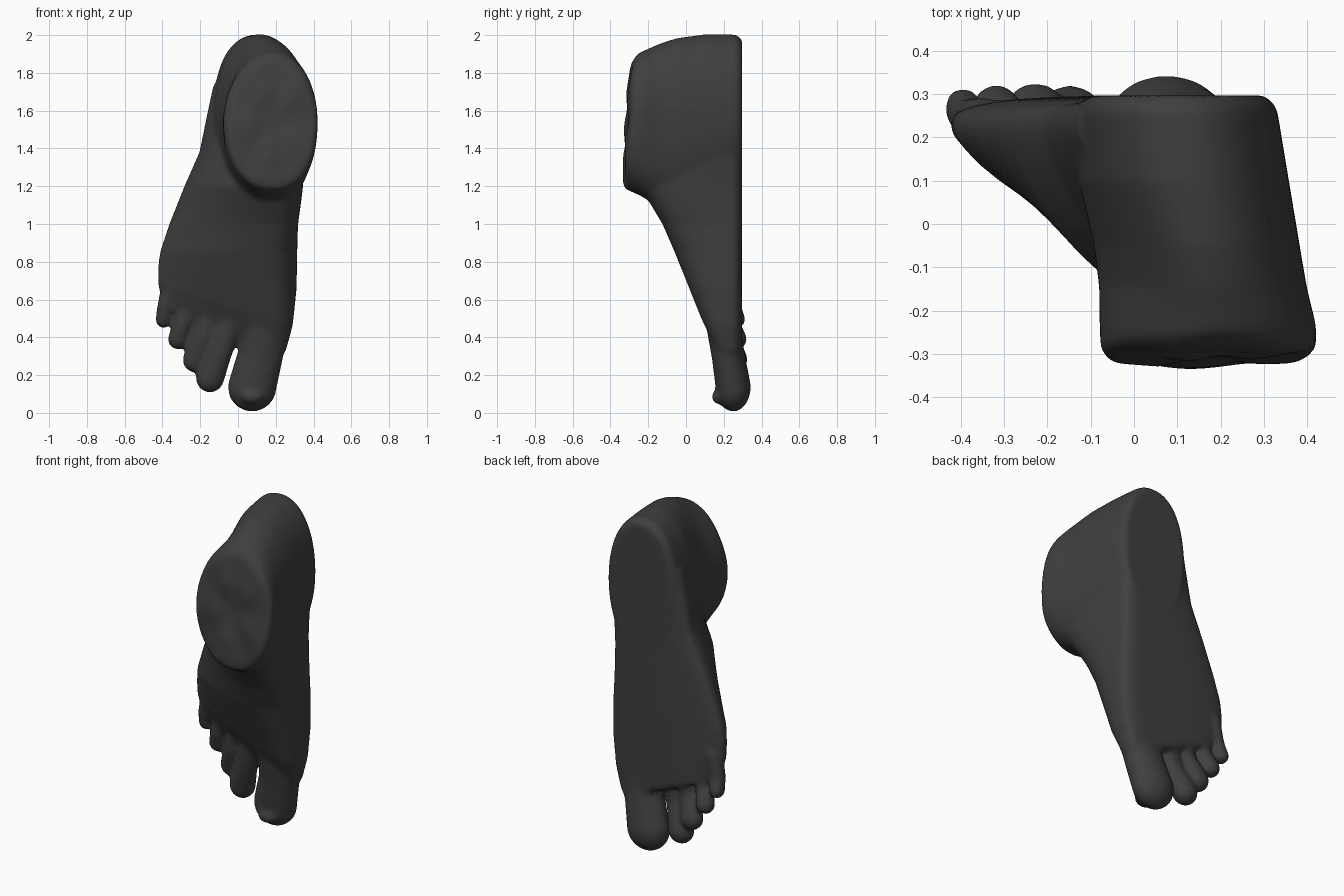
import bpy, bmesh, math
from mathutils import Matrix, Vector

bm = bmesh.new()
N = 48


def spow(v, e):
    return math.copysign(abs(v) ** e, v)


def loft(rings):
    """Skin a list of closed rings and cap both ends."""
    vs = [[bm.verts.new(p) for p in r] for r in rings]
    faces = [bm.faces.new((vs[0])), bm.faces.new(vs[-1])]
    for a, b in zip(vs, vs[1:]):
        for i in range(N):
            j = (i + 1) % N
            faces.append(bm.faces.new((a[i], a[j], b[j], b[i])))
    bmesh.ops.recalc_face_normals(bm, faces=faces)


def foot_section(z, shear, xl, xr, ytop, xp):
    """Flat sole below, steep inner side, long slope to the outer side."""
    ymid, ring = 0.22, []
    lean = 0.22 * min(max((z - 0.75) / 0.4, 0), 1)
    for i in range(N):
        a = 2 * math.pi * i / N
        c, s = math.cos(a), math.sin(a)
        n = 3.4 if s < 0 else (2.5 if c > 0 else 1.55)
        x = xp + spow(c, 2 / n) * ((xr - xp) if c > 0 else (xp - xl))
        y = ymid - spow(s, 2 / n) * ((ymid - ytop) if s > 0 else 0.297 - ymid)
        if c > 0:
            x += lean * (ymid - y) * c ** 0.5
        ring.append((x, y, z - shear * x))
    return ring


def ankle_section(y, cx, cz, rx, rz, tilt, nul, nlr, bump=0):
    """Oval with its own fullness at upper left and lower right."""
    ring = []
    for i in range(N):
        a = 2 * math.pi * i / N
        c, s = math.cos(a), math.sin(a)
        n = nul if c < 0 < s else nlr if s < 0 < c else 2.1
        x = cx + rx * spow(c, 2 / n)
        z = cz + rz * spow(s, 2 / n)
        yy = y - tilt * (1.55 - z) + bump * math.sin(3 * a + 1) * math.cos(2 * a)
        ring.append((x, yy, z))
    return ring


def ellipsoid(p, r):
    m = Matrix.Translation(p) @ Matrix.Diagonal((*r, 1))
    bmesh.ops.create_icosphere(bm, subdivisions=3, radius=1, matrix=m)


def toe(points, flat):
    """Chain of overlapping ellipsoids along a path of x, y, z, radius."""
    steps = 7
    for p, q in zip(points, points[1:]):
        for k in range(steps + 1):
            v = Vector(p).lerp(Vector(q), k / steps)
            ellipsoid(v[:3], (v[3], v[3] * flat, v[3]))


# Forefoot and instep, from toe roots up to the heel
loft([foot_section(*s) for s in (
    (0.39, 0.42, -0.37, 0.23, 0.19, 0.12),
    (0.44, 0.42, -0.405, 0.255, 0.143, 0.13),
    (0.55, 0.30, -0.425, 0.29, 0.08, 0.14),
    (0.70, 0.15, -0.425, 0.31, 0.01, 0.14),
    (0.85, 0.0, -0.415, 0.312, -0.06, 0.14),
    (1.00, 0.0, -0.365, 0.306, -0.125, 0.16),
    (1.10, 0.0, -0.325, 0.305, -0.185, 0.17),
    (1.20, 0.0, -0.285, 0.303, -0.25, 0.18),
    (1.38, 0.0, -0.205, 0.312, -0.20, 0.17),
    (1.60, 0.0, -0.16, 0.32, -0.08, 0.14),
    (1.74, 0.0, -0.13, 0.31, 0.03, 0.10))])

# Heel and cut ankle, from sole forward
loft([ankle_section(*s) for s in (
    (0.297, 0.10, 1.59, 0.205, 0.385, 0, 2.3, 2.1),
    (0.27, 0.10, 1.59, 0.23, 0.413, 0, 2.3, 2.1),
    (0.10, 0.115, 1.55, 0.243, 0.455, 0, 2.0, 2.2),
    (-0.05, 0.145, 1.53, 0.238, 0.455, 0, 1.75, 2.4),
    (-0.15, 0.16, 1.53, 0.24, 0.425, 0.02, 1.7, 2.5),
    (-0.23, 0.17, 1.54, 0.25, 0.385, 0.06, 1.8, 2.4),
    (-0.288, 0.173, 1.545, 0.25, 0.36, 0.09, 1.9, 2.3, 0.006),
    (-0.308, 0.175, 1.54, 0.225, 0.32, 0.06, 1.9, 2.2, 0.01),
    (-0.318, 0.18, 1.53, 0.12, 0.17, 0.03, 2.0, 2.0, 0.012),
    (-0.305, 0.18, 1.54, 0.03, 0.04, 0.0, 2.0, 2.0))])

# Five toes, largest first
toe([(0.15, 0.185, 0.55, 0.13), (0.12, 0.222, 0.31, 0.122),
     (0.075, 0.25, 0.135, 0.13)], 0.72)
toe([(-0.03, 0.20, 0.52, 0.08), (-0.095, 0.215, 0.32, 0.065),
     (-0.148, 0.255, 0.182, 0.076)], 0.87)
toe([(-0.13, 0.215, 0.58, 0.07), (-0.185, 0.227, 0.40, 0.06),
     (-0.228, 0.268, 0.28, 0.067)], 0.88)
toe([(-0.24, 0.235, 0.64, 0.06), (-0.29, 0.237, 0.48, 0.05),
     (-0.318, 0.27, 0.39, 0.056)], 0.95)
toe([(-0.35, 0.24, 0.70, 0.05), (-0.385, 0.245, 0.57, 0.043),
     (-0.395, 0.268, 0.492, 0.044)], 1.1)

# Raised big toe nail
ellipsoid((0.075, 0.172, 0.085), (0.06, 0.037, 0.04))

mesh = bpy.data.meshes.new("foot")
bm.to_mesh(mesh)
bm.free()
foot = bpy.data.objects.new("foot", mesh)
bpy.context.collection.objects.link(foot)
bpy.context.view_layer.objects.active = foot
foot.select_set(True)

# Fuse into one skin and soften the joins
rm = foot.modifiers.new("fuse", 'REMESH')
rm.mode, rm.voxel_size = 'VOXEL', 0.011
sm = foot.modifiers.new("soften", 'SMOOTH')
sm.factor, sm.iterations = 0.5, 18
for name in ("fuse", "soften"):
    bpy.ops.object.modifier_apply(modifier=name)
bpy.ops.object.shade_smooth()

# Dark grey surface
mat = bpy.data.materials.new("dark_grey")
mat.diffuse_color = (0.05, 0.05, 0.05, 1)
foot.data.materials.append(mat)
